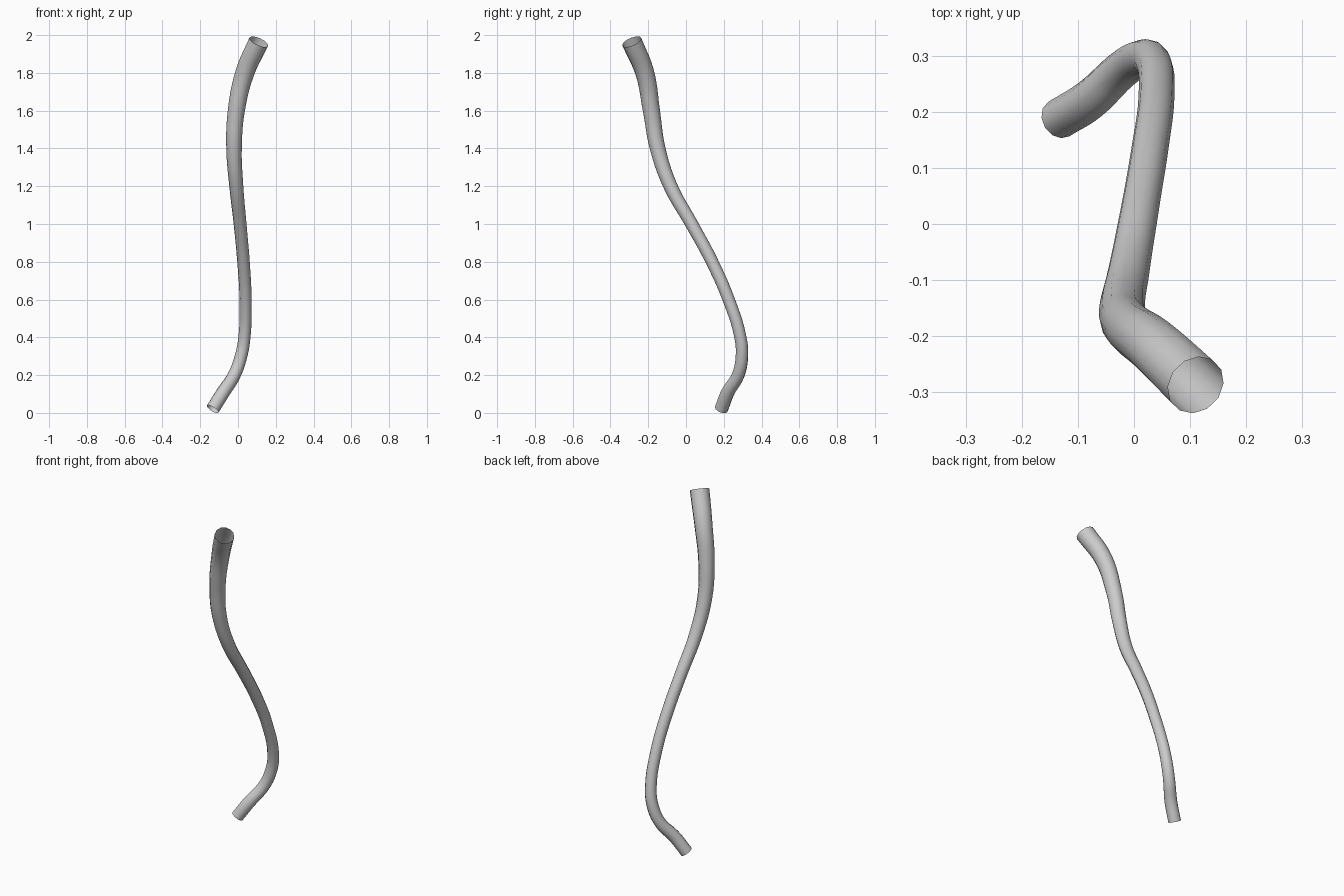
import bpy

if "Cube" in bpy.data.objects:
    bpy.data.objects.remove(bpy.data.objects["Cube"])

# Centre line of the tapering tube: x, y, z, radius (bottom to top)
path = [
    (-0.134, 0.187, 0.020, 0.036),
    (-0.078, 0.222, 0.110, 0.036),
    (-0.020, 0.276, 0.200, 0.034),
    (0.016, 0.296, 0.300, 0.033),
    (0.034, 0.288, 0.400, 0.032),
    (0.040, 0.226, 0.600, 0.032),
    (0.029, 0.138, 0.800, 0.033),
    (0.011, 0.030, 1.000, 0.034),
    (-0.009, -0.082, 1.200, 0.037),
    (-0.021, -0.150, 1.400, 0.041),
    (-0.009, -0.183, 1.600, 0.045),
    (0.036, -0.218, 1.800, 0.050),
    (0.110, -0.287, 1.965, 0.054),
]

# Round 12-sided section swept along a smooth curve, open at both ends
curve = bpy.data.curves.new("bent_tube", 'CURVE')
curve.dimensions = '3D'
curve.resolution_u = 5
curve.bevel_depth = 1.0
curve.bevel_resolution = 4
curve.use_fill_caps = False
spline = curve.splines.new('BEZIER')
spline.radius_interpolation = 'CARDINAL'
spline.bezier_points.add(len(path) - 1)
for point, (x, y, z, r) in zip(spline.bezier_points, path):
    point.co = (x, y, z)
    point.radius = r
    point.handle_left_type = point.handle_right_type = 'AUTO'

tube = bpy.data.objects.new("bent_tube", curve)
bpy.context.collection.objects.link(tube)
bpy.context.view_layer.objects.active = tube
tube.select_set(True)
bpy.ops.object.convert(target='MESH')
bpy.ops.object.shade_smooth()
